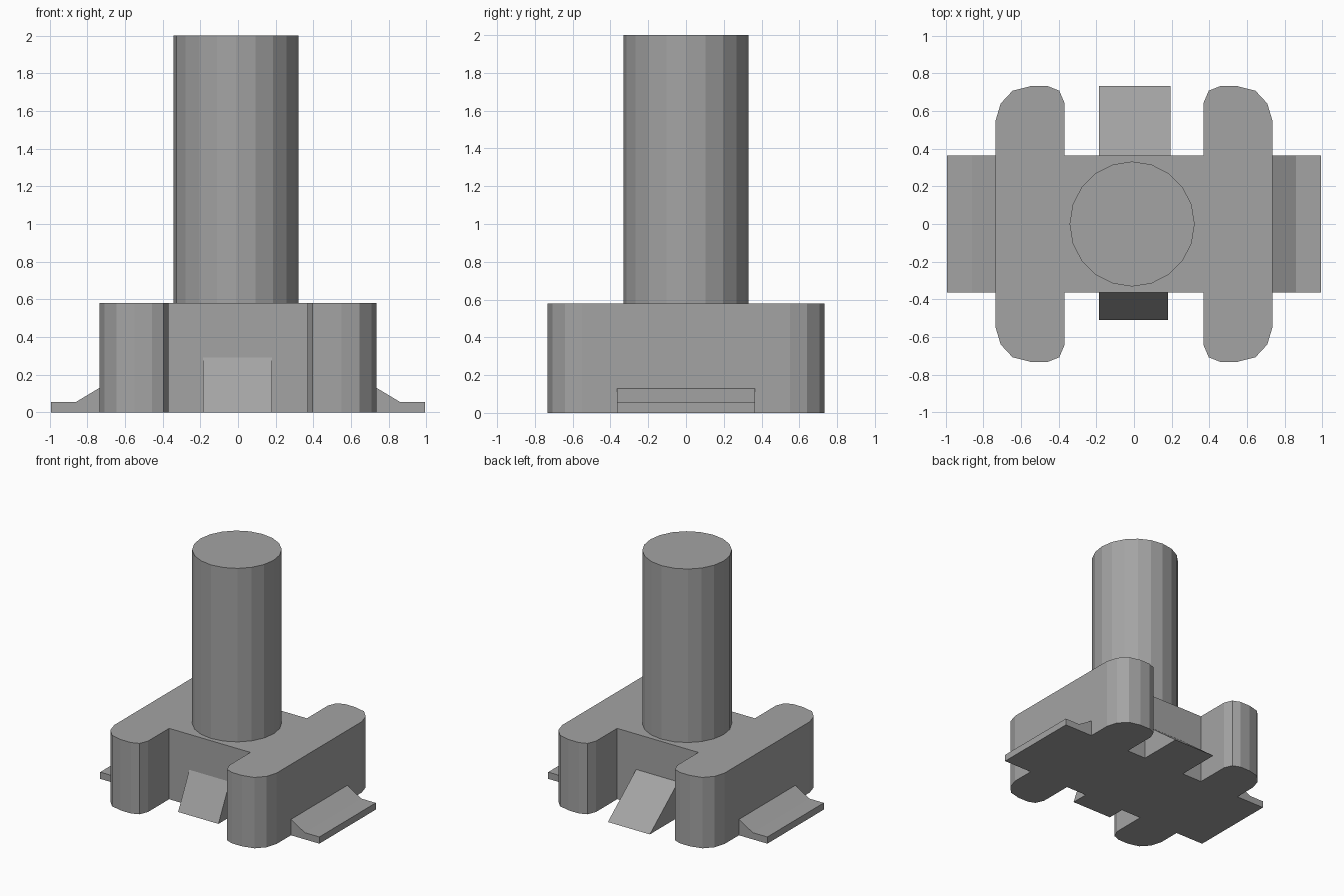
import bpy
import bmesh
from math import cos, sin, tau

cube = bpy.data.objects.get("Cube")
if cube:
    bpy.data.objects.remove(cube, do_unlink=True)

grey = bpy.data.materials.new("plain grey")
grey.use_nodes = True
colour = (0.37, 0.37, 0.37, 1)
grey.diffuse_color = colour
grey.node_tree.nodes["Principled BSDF"].inputs["Base Color"].default_value = colour


def prism(name, outline, offset):
    """Extrude a closed 3D outline along an offset."""
    bm = bmesh.new()
    face = bm.faces.new([bm.verts.new(p) for p in outline])
    top = bmesh.ops.extrude_face_region(bm, geom=[face], use_keep_orig=True)
    verts = [g for g in top["geom"] if isinstance(g, bmesh.types.BMVert)]
    bmesh.ops.translate(bm, verts=verts, vec=offset)
    bmesh.ops.recalc_face_normals(bm, faces=bm.faces)
    mesh = bpy.data.meshes.new(name)
    bm.to_mesh(mesh)
    bm.free()
    mesh.materials.append(grey)
    obj = bpy.data.objects.new(name, mesh)
    bpy.context.collection.objects.link(obj)
    return obj


# H-shaped housing: one quarter outline mirrored to the other three
BODY_Z = 0.58
HALF = 0.365
quarter = [(0.735, 0.55), (0.708, 0.64), (0.645, 0.708), (0.55, 0.732),
           (0.457, 0.732), (0.397, 0.708), (0.368, 0.64), (0.368, HALF)]
upper = quarter + [(-x, y) for x, y in reversed(quarter)]
outline = upper + [(-x, -y) for x, y in upper]
prism("housing", [(x, y, 0) for x, y in outline], (0, 0, BODY_Z))

# Round post
SIDES, RADIUS = 20, 0.332
ring = [(RADIUS * cos(tau * i / SIDES) - 0.01, RADIUS * sin(tau * i / SIDES), BODY_Z)
        for i in range(SIDES)]
prism("post", ring, (0, 0, 2 - BODY_Z))

# Side flanges with a sloped root
flange = [(0.735, 0), (0.992, 0), (0.992, 0.055), (0.86, 0.055), (0.735, 0.13)]
for side, name in ((1, "left_flange"), (-1, "right_flange")):
    prism(name, [(side * x, -HALF, z) for x, z in flange], (0, 2 * HALF, 0))

# Sloped wedges between the rounded ends, short in front and long behind
for name, reach, width in (("front_wedge", -0.51, 0.365), ("back_wedge", 0.732, 0.38)):
    root = HALF if reach > 0 else -HALF
    prism(name, [(-0.185, root, 0), (-0.185, reach, 0), (-0.185, root, 0.29)], (width, 0, 0))
